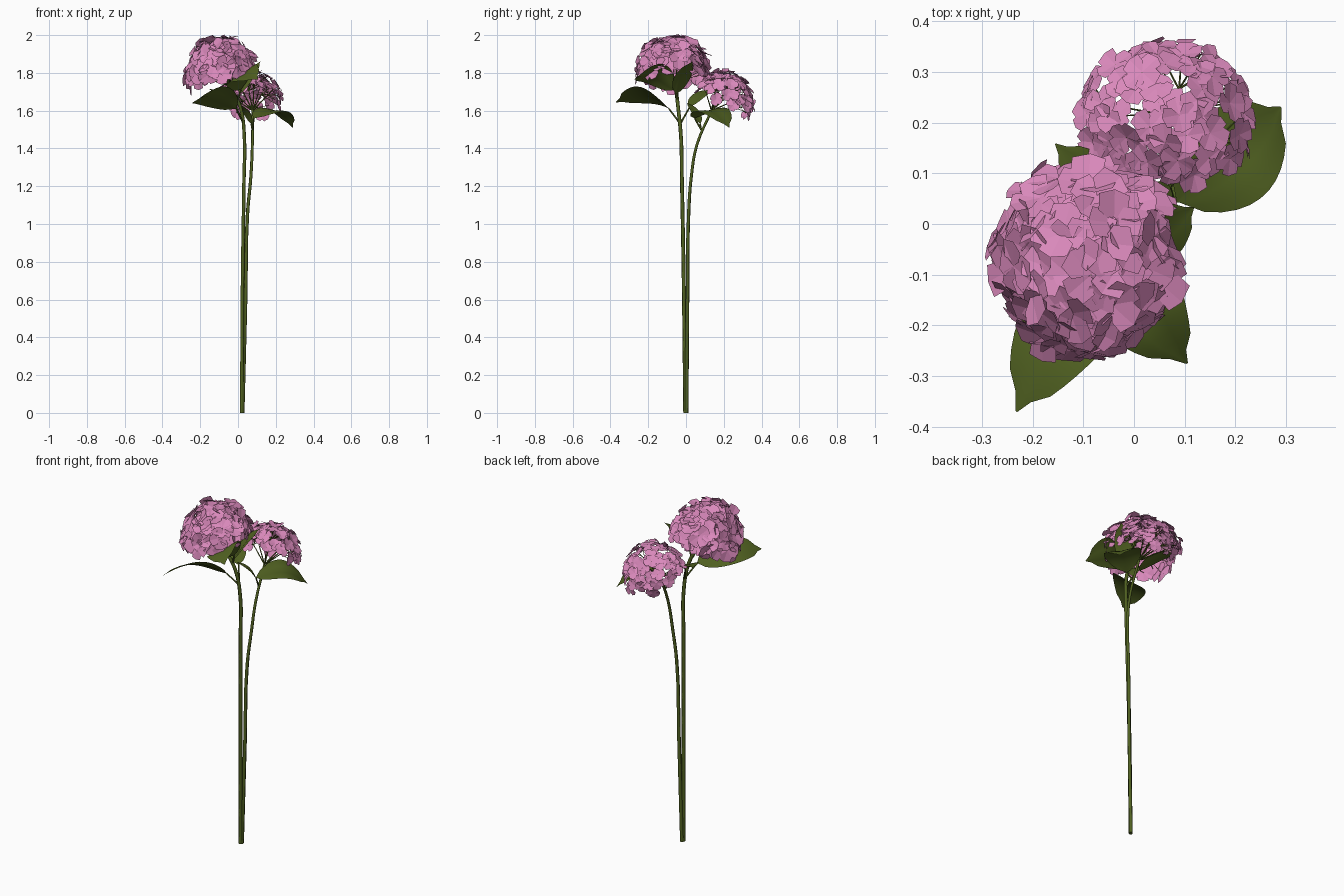
import bpy, bmesh, math, random
from mathutils import Vector, Matrix

random.seed(7)
cube = bpy.data.objects.get("Cube")
if cube:
    bpy.data.objects.remove(cube, do_unlink=True)


def material(name, rgb):
    m = bpy.data.materials.new(name)
    m.use_nodes = True
    m.diffuse_color = (*rgb, 1)
    m.node_tree.nodes["Principled BSDF"].inputs["Base Color"].default_value = (*rgb, 1)
    return m


PINK = material("petal_pink", (0.70, 0.25, 0.50))
GREEN = material("leaf_green", (0.08, 0.118, 0.015))


def add_mesh(name, bm, mat, smooth=False):
    me = bpy.data.meshes.new(name)
    bm.to_mesh(me)
    bm.free()
    me.materials.append(mat)
    for p in me.polygons:
        p.use_smooth = smooth
    ob = bpy.data.objects.new(name, me)
    bpy.context.collection.objects.link(ob)


def add_tubes(name, paths, r_start, r_end, kind="POLY"):
    """One curve object holding a tapered round tube for each path."""
    cu = bpy.data.curves.new(name, "CURVE")
    cu.dimensions = "3D"
    cu.bevel_depth = 1
    cu.bevel_resolution = 1
    cu.use_fill_caps = True
    cu.resolution_u = 4
    for pts in paths:
        sp = cu.splines.new(kind)
        last = len(pts) - 1
        if kind == "BEZIER":
            sp.bezier_points.add(last)
            nodes = sp.bezier_points
        else:
            sp.points.add(last)
            nodes = sp.points
        for i, (node, co) in enumerate(zip(nodes, pts)):
            node.radius = r_start + (r_end - r_start) * i / last
            if kind == "BEZIER":
                node.co = co
                node.handle_left_type = node.handle_right_type = "AUTO"
            else:
                node.co = (*co, 1)
    cu.materials.append(GREEN)
    ob = bpy.data.objects.new(name, cu)
    bpy.context.collection.objects.link(ob)


# Leaf: broad blade with pointed tip, arched along its length and folded at the midrib
def add_leaf(name, base, tip, width, arch, fold, roll):
    base, tip = Vector(base), Vector(tip)
    along = (tip - base).normalized()
    side = along.cross(Vector((0, 0, 1))).normalized()
    side = Matrix.Rotation(roll, 3, along) @ side
    up = side.cross(along)
    bm = bmesh.new()
    rows, cols = 12, 6
    grid = []
    for i in range(rows + 1):
        t = i / rows
        half = width / 2 * (math.sin(math.pi * t ** 0.85) ** 0.7 if 0 < i < rows else 0.02)
        if i == rows - 1:
            half *= 0.6
        mid = base.lerp(tip, t) + up * arch * math.sin(math.pi * t)
        row = []
        for j in range(cols + 1):
            s = 2 * j / cols - 1
            lift = fold * half * (abs(s) - 0.7 * s * s)
            row.append(bm.verts.new(mid + side * half * s + up * lift))
        grid.append(row)
    for a, b in zip(grid, grid[1:]):
        for j in range(cols):
            bm.faces.new((a[j], a[j + 1], b[j + 1], b[j]))
    add_mesh(name, bm, GREEN, True)


# Floret: four angular petals around a shallow cup
PETAL = [(0.0, 0.0), (0.47, 0.36), (0.58, 0.78), (0.12, 1.0), (-0.45, 0.90), (-0.52, 0.40)]


def add_floret(bm, centre, normal, size):
    frame = normal.to_track_quat("Z", "Y").to_matrix()
    frame = frame @ Matrix.Rotation(random.uniform(-0.3, 0.3), 3, "X")
    frame = frame @ Matrix.Rotation(random.uniform(-0.3, 0.3), 3, "Y")
    spin = random.uniform(0, math.tau)
    for k in range(4):
        turn = Matrix.Rotation(spin + k * math.pi / 2, 3, "Z")
        tilt = Matrix.Rotation(random.uniform(-0.25, 0.35), 3, "X")
        scale = size * random.uniform(0.88, 1.08)
        v = []
        for x, y in PETAL:
            p = Vector((x, y, 0.12 * abs(x) - 0.03 * k * y)) * scale
            v.append(bm.verts.new(centre + frame @ turn @ tilt @ p))
        bm.faces.new((v[0], v[1], v[2], v[3]))
        bm.faces.new((v[0], v[3], v[4], v[5]))


# Flower head: florets spread over a dome, with branching thin stalks meeting at a hub
def add_bloom(name, centre, radii, axis, spread, count, size, hub, scatter):
    centre, hub, radii = Vector(centre), Vector(hub), Vector(radii)
    turn = Vector(axis).normalized().to_track_quat("Z", "Y")
    bm = bmesh.new()
    twigs, branches = [], []
    for i in range(count):
        cos_a = 1 - (1 - math.cos(spread)) * (i + 0.5) / count
        sin_a = math.sqrt(1 - cos_a * cos_a)
        phi = i * math.pi * (3 - math.sqrt(5))
        n = turn @ Vector((sin_a * math.cos(phi), sin_a * math.sin(phi), cos_a))
        n = (n + Vector([random.uniform(-scatter, scatter) for _ in range(3)])).normalized()
        p = centre + n * radii * random.uniform(0.92, 1.05)
        add_floret(bm, p, n + Vector((0, 0, 0.15)), size)
        if i % 6 == 0:
            branches.append([hub, hub.lerp(p, 0.6)])
        fork = min((b[1] for b in branches), key=lambda f: (f - p).length)
        twigs.append([fork, p])
    add_mesh(name + "_florets", bm, PINK)
    add_tubes(name + "_branches", branches, 0.004, 0.0025)
    add_tubes(name + "_twigs", twigs, 0.002, 0.0012)


main_hub = (-0.045, -0.055, 1.73)
side_hub = (0.078, 0.135, 1.60)
add_bloom("main_bloom", (-0.088, -0.068, 1.80), (0.17, 0.178, 0.178), (-0.28, -0.04, 1),
          math.radians(93), 72, 0.062, main_hub, 0.06)
add_bloom("side_bloom", (0.06, 0.20, 1.635), (0.172, 0.15, 0.172), (0.08, 0.42, 0.8),
          math.radians(82), 54, 0.04, side_hub, 0.11)

# Stems
add_tubes("main_stem", [[(0.02, -0.004, 0), (0.024, -0.012, 0.7), (0.032, -0.022, 1.25),
                         (0.034, -0.026, 1.45), (0.012, -0.042, 1.62), main_hub]], 0.0105, 0.0095, "BEZIER")
add_tubes("side_stem", [[(0.024, 0.003, 0), (0.04, 0.008, 0.6), (0.05, 0.014, 1.05), (0.068, 0.028, 1.25),
                         (0.076, 0.058, 1.42), side_hub]], 0.0105, 0.007, "BEZIER")

# Leaves with their stalks: name, node on stem, blade base, tip, width, arch, fold, roll
LEAVES = [
    ("front_leaf", (0.03, -0.03, 1.53), (-0.01, -0.09, 1.61), (-0.232, -0.37, 1.645), 0.20, 0.055, 0.2, 0.5),
    ("front_left_leaf", (0.0, -0.048, 1.66), (0.015, -0.06, 1.71), (0.105, -0.275, 1.765), 0.20, 0.065, 0.2, 0.55),
    ("upper_left_leaf", (0.0, -0.048, 1.66), (0.01, -0.05, 1.69), (0.118, 0.033, 1.86), 0.11, 0.01, 0.3, 0.0),
    ("back_right_leaf", (0.03, -0.03, 1.53), (-0.01, 0.02, 1.62), (-0.155, 0.158, 1.715), 0.11, 0.02, 0.3, 0.0),
    ("side_leaf", (0.076, 0.08, 1.50), (0.085, 0.045, 1.56), (0.29, 0.23, 1.51), 0.20, 0.065, 0.2, 0.1),
    ("small_side_leaf", (0.076, 0.08, 1.50), (0.07, 0.075, 1.53), (-0.01, 0.005, 1.64), 0.06, 0.015, 0.3, 0.0),
]
for name, node, base, tip, width, arch, fold, roll in LEAVES:
    add_leaf(name, base, tip, width, arch, fold, roll)
    add_tubes(name + "_stalk", [[node, base]], 0.005, 0.004)
